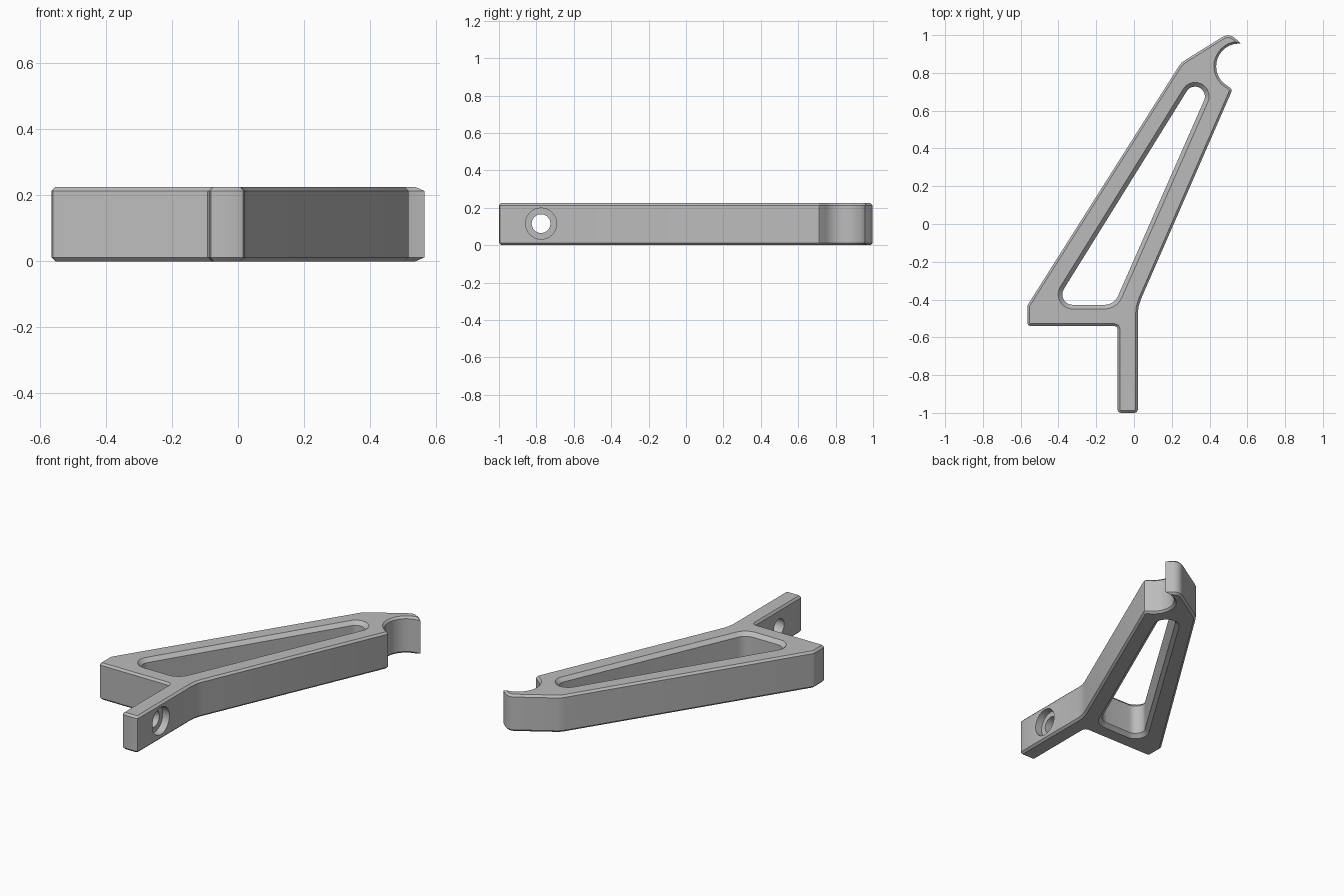
import bpy, bmesh, math
from mathutils import Vector, Matrix

if "Cube" in bpy.data.objects:
    bpy.data.objects.remove(bpy.data.objects["Cube"])

HEIGHT = 0.225

grey = bpy.data.materials.new("plain grey")
grey.use_nodes = True
grey.diffuse_color = (0.5, 0.5, 0.5, 1)
grey.node_tree.nodes["Principled BSDF"].inputs["Base Color"].default_value = (0.5, 0.5, 0.5, 1)


def rounded(corners):
    """Outline from (x, y, radius) corners; radius 0 keeps the point sharp."""
    points = []
    for i, (x, y, r) in enumerate(corners):
        p = Vector((x, y))
        if not r:
            points.append(p)
            continue
        a = (Vector(corners[i - 1][:2]) - p).normalized()
        b = (Vector(corners[(i + 1) % len(corners)][:2]) - p).normalized()
        half = a.angle(b) / 2
        centre = p + (a + b).normalized() * r / math.sin(half)
        start = p + a * r / math.tan(half) - centre
        end = p + b * r / math.tan(half) - centre
        a0 = math.atan2(start.y, start.x)
        sweep = (math.atan2(end.y, end.x) - a0 + math.pi) % math.tau - math.pi
        steps = max(2, round(abs(sweep) / 0.2)) if r > 0.03 else 2
        for k in range(steps + 1):
            t = a0 + sweep * k / steps
            points.append(centre + Vector((math.cos(t), math.sin(t))) * r)
    return points


def inset(points, d):
    """Move a counter-clockwise outline inwards by d (outwards if negative)."""
    result = []
    for i, p in enumerate(points):
        a = (p - points[i - 1]).normalized()
        b = (points[(i + 1) % len(points)] - p).normalized()
        na, nb = Vector((-a.y, a.x)), Vector((-b.y, b.x))
        result.append(p + (na + nb) * d / (1 + na.dot(nb)))
    return result


def finish(name, bm):
    bmesh.ops.recalc_face_normals(bm, faces=bm.faces)
    mesh = bpy.data.meshes.new(name)
    bm.to_mesh(mesh)
    bm.free()
    mesh.materials.append(grey)
    ob = bpy.data.objects.new(name, mesh)
    bpy.context.collection.objects.link(ob)
    return ob


def loft(name, points, levels):
    """Stack (z, inset) copies of an outline into a closed solid."""
    bm = bmesh.new()
    rings = [[bm.verts.new((p.x, p.y, z)) for p in inset(points, d)] for z, d in levels]
    n = len(points)
    for low, high in zip(rings, rings[1:]):
        for i in range(n):
            j = (i + 1) % n
            bm.faces.new((low[i], low[j], high[j], high[i]))
    bm.faces.new(rings[0][::-1])
    bm.faces.new(rings[-1])
    return finish(name, bm)


def bore(name, radius, x0, x1):
    """Cylinder along x through the mounting tab."""
    bm = bmesh.new()
    place = Matrix.Translation(((x0 + x1) / 2, -0.775, 0.115)) @ Matrix.Rotation(math.pi / 2, 4, "Y")
    bmesh.ops.create_cone(bm, cap_ends=True, segments=48, radius1=radius, radius2=radius,
                          depth=x1 - x0, matrix=place)
    return finish(name, bm)


# Bracket outline: tab, right strut, hook, left strut, foot
hook_arc = [(0.555 + 0.12 * math.cos(math.radians(t)), 0.835 + 0.12 * math.sin(math.radians(t)), 0)
            for t in range(225, 100, -11)]
outline = rounded(
    [(-0.087, -1, 0.016), (0.02, -1, 0.016), (0.02, -0.436, 0.2), (0.521, 0.712, 0.016)]
    + hook_arc
    + [(0.565, 0.957, 0), (0.503, 1.012, 0.055), (0.249, 0.854, 0.1),
       (-0.565, -0.432, 0.02), (-0.565, -0.54, 0.016), (-0.087, -0.54, 0.016)])
c = 0.012
bracket = loft("bracket", outline, [(0, c), (c, 0), (HEIGHT - c, 0), (HEIGHT, c)])

# Window between the struts, flared at both rims
window = rounded([(-0.463, -0.45, 0.077), (-0.091, -0.45, 0.1), (0.812, 1.602, 0.074)])
w, e = 0.022, 0.01
cutters = [
    loft("window_cutter", window,
         [(-e, -e), (w, w), (HEIGHT - w, w), (HEIGHT + e, -e)]),
    # Screw hole with counterbore on the left side
    bore("screw_hole_cutter", 0.05, -0.2, 0.1),
    bore("counterbore_cutter", 0.083, -0.025, 0.1),
]

bpy.context.view_layer.objects.active = bracket
for cutter in cutters:
    cutter.hide_render = True
    mod = bracket.modifiers.new(cutter.name, "BOOLEAN")
    mod.operation = "DIFFERENCE"
    mod.solver = "EXACT"
    mod.object = cutter
    bpy.ops.object.modifier_apply(modifier=mod.name)
    bpy.data.objects.remove(cutter)

bpy.ops.object.select_all(action="DESELECT")
bracket.select_set(True)
bpy.ops.object.shade_smooth_by_angle(angle=math.radians(25))
